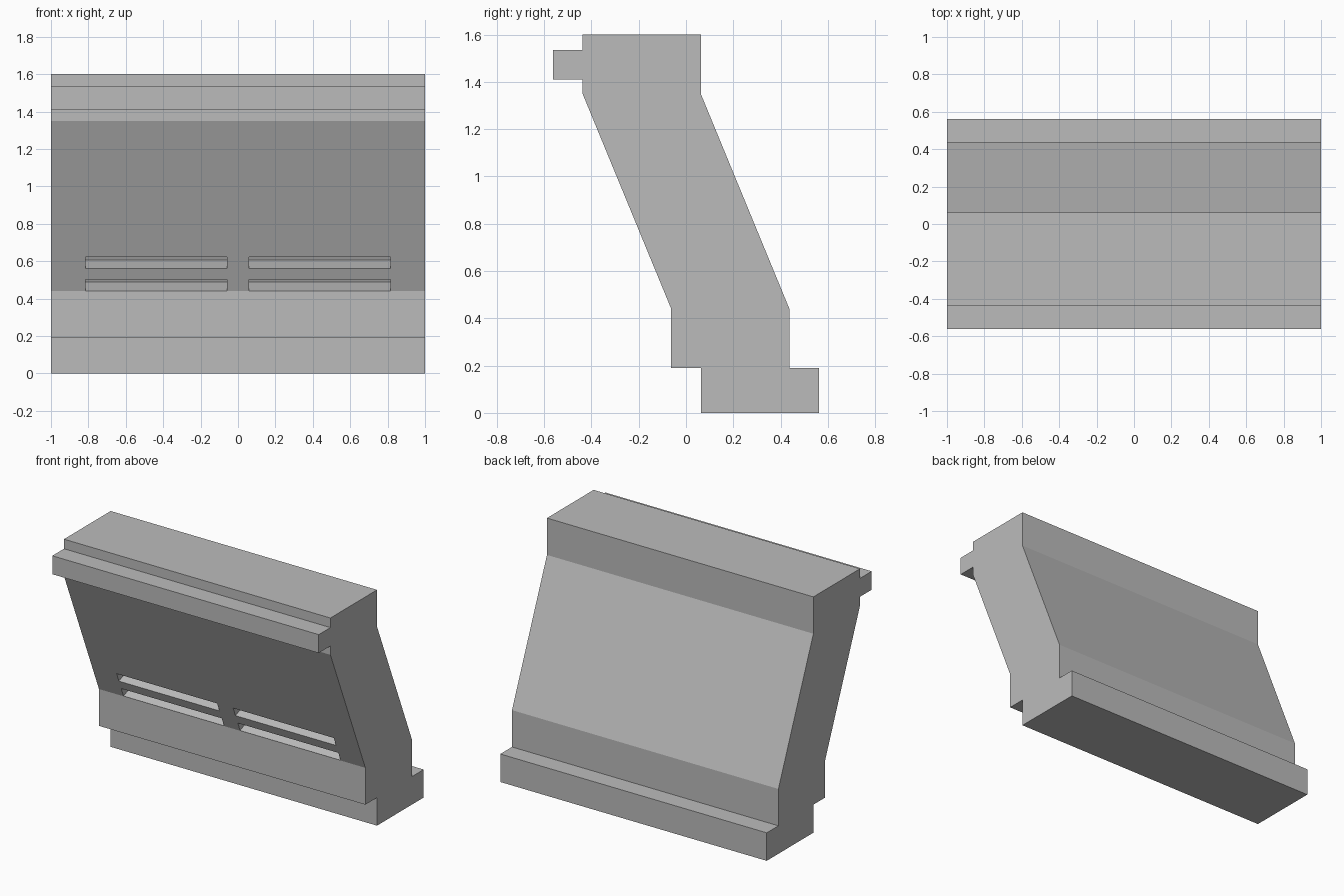
import bpy, bmesh, math
from mathutils import Vector

if "Cube" in bpy.data.objects:
    bpy.data.objects.remove(bpy.data.objects["Cube"])

grey = bpy.data.materials.new("plain_grey")
grey.diffuse_color = (0.5, 0.5, 0.5, 1)
grey.use_nodes = True
grey.node_tree.nodes["Principled BSDF"].inputs["Base Color"].default_value = grey.diffuse_color


def prism(name, profile, x0, x1):
    """Extrude a closed (y, z) profile along x."""
    bm = bmesh.new()
    face = bm.faces.new([bm.verts.new((x0, y, z)) for y, z in profile])
    ext = bmesh.ops.extrude_face_region(bm, geom=[face])
    verts = [g for g in ext["geom"] if isinstance(g, bmesh.types.BMVert)]
    bmesh.ops.translate(bm, verts=verts, vec=(x1 - x0, 0, 0))
    bmesh.ops.recalc_face_normals(bm, faces=bm.faces)
    me = bpy.data.meshes.new(name)
    bm.to_mesh(me)
    bm.free()
    me.materials.append(grey)
    ob = bpy.data.objects.new(name, me)
    bpy.context.collection.objects.link(ob)
    return ob


# Leaning wall with a stepped foot and a front ledge
wall = prism("leaning_wall", [
    (0.0625, 0), (0.5625, 0), (0.5625, 0.19), (0.4375, 0.19),
    (0.4375, 0.44), (0.0625, 1.35), (0.0625, 1.6), (-0.4375, 1.6),
    (-0.4375, 1.535), (-0.5625, 1.535), (-0.5625, 1.41), (-0.4375, 1.41),
    (-0.4375, 1.35), (-0.0625, 0.44), (-0.0625, 0.19), (0.0625, 0.19)], -1, 1)

# Vent slots cut square to the sloping front
along = Vector((-0.375, 0.91)).normalized()
inward = Vector((along.y, -along.x))
depth, height = 0.12, 0.065
for z in (0.442, 0.562):
    lip = Vector((-0.0625 - (z - 0.44) * 0.375 / 0.91, z))
    box = [lip - inward * 0.05, lip + inward * depth,
           lip + inward * depth + along * height, lip - inward * 0.05 + along * height]
    for x0, x1 in ((-0.815, -0.06), (0.06, 0.815)):
        cutter = prism("slot_cutter", box, x0, x1)
        cutter.hide_render = True
        mod = wall.modifiers.new("slot", "BOOLEAN")
        mod.operation = "DIFFERENCE"
        mod.solver = "EXACT"
        mod.object = cutter
        bpy.context.view_layer.objects.active = wall
        bpy.ops.object.modifier_apply(modifier=mod.name)
        bpy.data.objects.remove(cutter)
